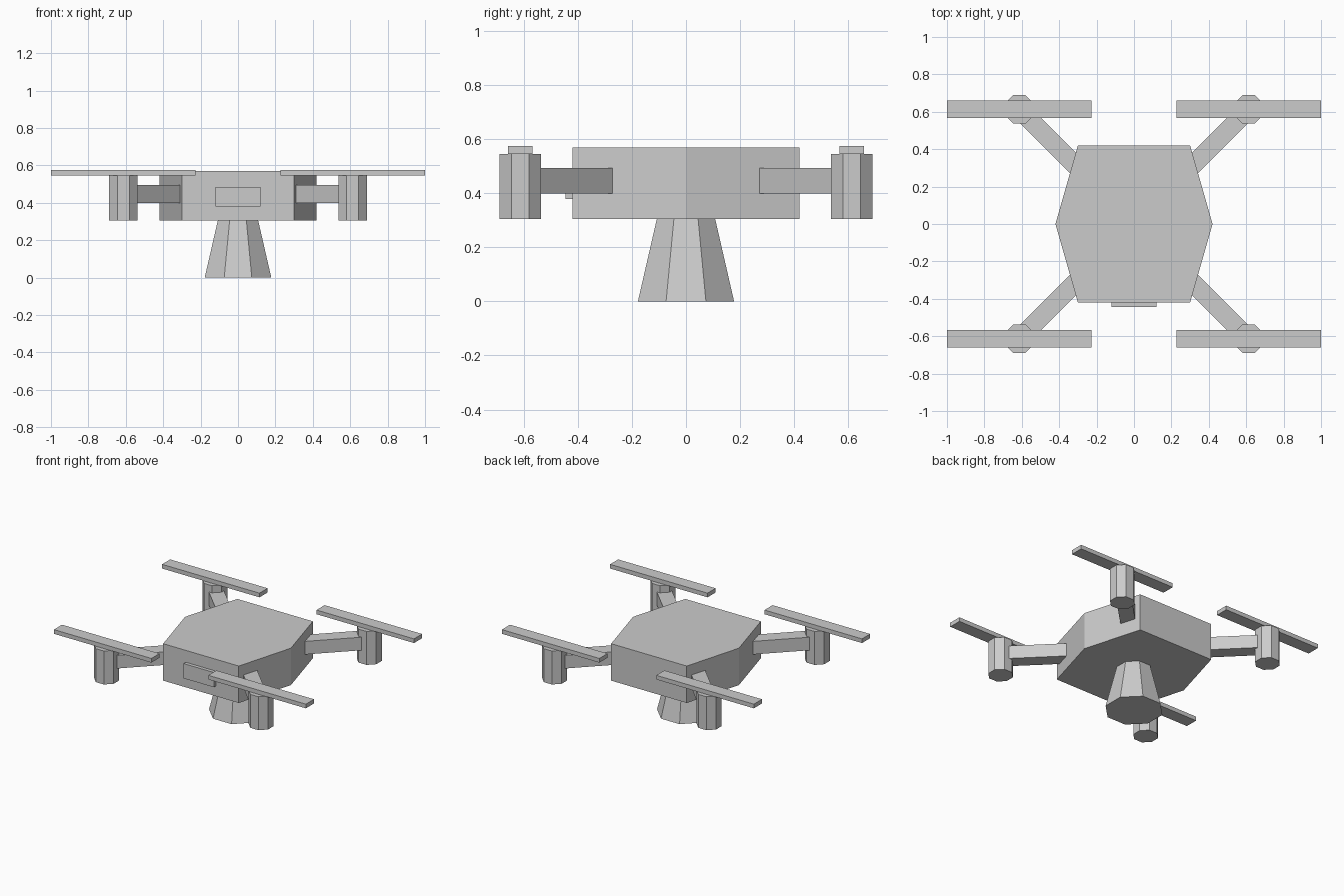
import bpy, bmesh, math
from mathutils import Matrix

cube = bpy.data.objects.get("Cube")
if cube:
    bpy.data.objects.remove(cube, do_unlink=True)

# Single plain grey
grey = bpy.data.materials.new("light_grey")
grey.use_nodes = True
colour = (0.6, 0.6, 0.6, 1)
grey.diffuse_color = colour
grey.node_tree.nodes["Principled BSDF"].inputs["Base Color"].default_value = colour


def finish(name, bm):
    bmesh.ops.recalc_face_normals(bm, faces=bm.faces)
    mesh = bpy.data.meshes.new(name)
    bm.to_mesh(mesh)
    bm.free()
    mesh.materials.append(grey)
    obj = bpy.data.objects.new(name, mesh)
    bpy.context.collection.objects.link(obj)
    return obj


def box(name, centre, size, angle=0):
    bm = bmesh.new()
    matrix = (Matrix.Translation(centre) @ Matrix.Rotation(angle, 4, "Z")
              @ Matrix.Diagonal((*size, 1)))
    bmesh.ops.create_cube(bm, size=1, matrix=matrix)
    return finish(name, bm)


def octagon(name, x, y, bottom, top, flat_bottom, flat_top):
    """Upright eight-sided prism or taper, sized from centre to flat side."""
    bm = bmesh.new()
    scale = 1 / math.cos(math.pi / 8)
    matrix = (Matrix.Translation((x, y, (bottom + top) / 2))
              @ Matrix.Rotation(math.pi / 8, 4, "Z"))
    bmesh.ops.create_cone(bm, cap_ends=True, segments=8, radius1=flat_bottom * scale,
                          radius2=flat_top * scale, depth=top - bottom, matrix=matrix)
    return finish(name, bm)


# Six-sided body
BASE, TOP = 0.305, 0.57
outline = [(0.3, -0.42), (0.42, 0), (0.3, 0.42), (-0.3, 0.42), (-0.42, 0), (-0.3, -0.42)]
bm = bmesh.new()
floor = bm.faces.new([bm.verts.new((x, y, BASE)) for x, y in outline])
sides = bmesh.ops.extrude_face_region(bm, geom=[floor], use_keep_orig=True)
lifted = [v for v in sides["geom"] if isinstance(v, bmesh.types.BMVert)]
bmesh.ops.translate(bm, verts=lifted, vec=(0, 0, TOP - BASE))
finish("body", bm)

# Front panel and flared stand
box("front_panel", (0, -0.43, 0.432), (0.24, 0.03, 0.106))
octagon("stand", 0, 0, 0, BASE, 0.178, 0.108)

# Arm, motor and blade at each corner
MOTOR = 0.613
for side, sx in (("left", 1), ("right", -1)):
    for end, sy in (("front", -1), ("back", 1)):
        label = f"{end}_{side}"
        mid = 0.45
        box(f"{label}_arm", (sx * mid, sy * mid, 0.447), (0.44, 0.1, 0.094),
            sx * sy * math.pi / 4)
        octagon(f"{label}_motor", sx * MOTOR, sy * MOTOR, BASE, 0.545, 0.077, 0.077)
        box(f"{label}_blade", (sx * MOTOR, sy * MOTOR, 0.56), (0.774, 0.092, 0.03))
